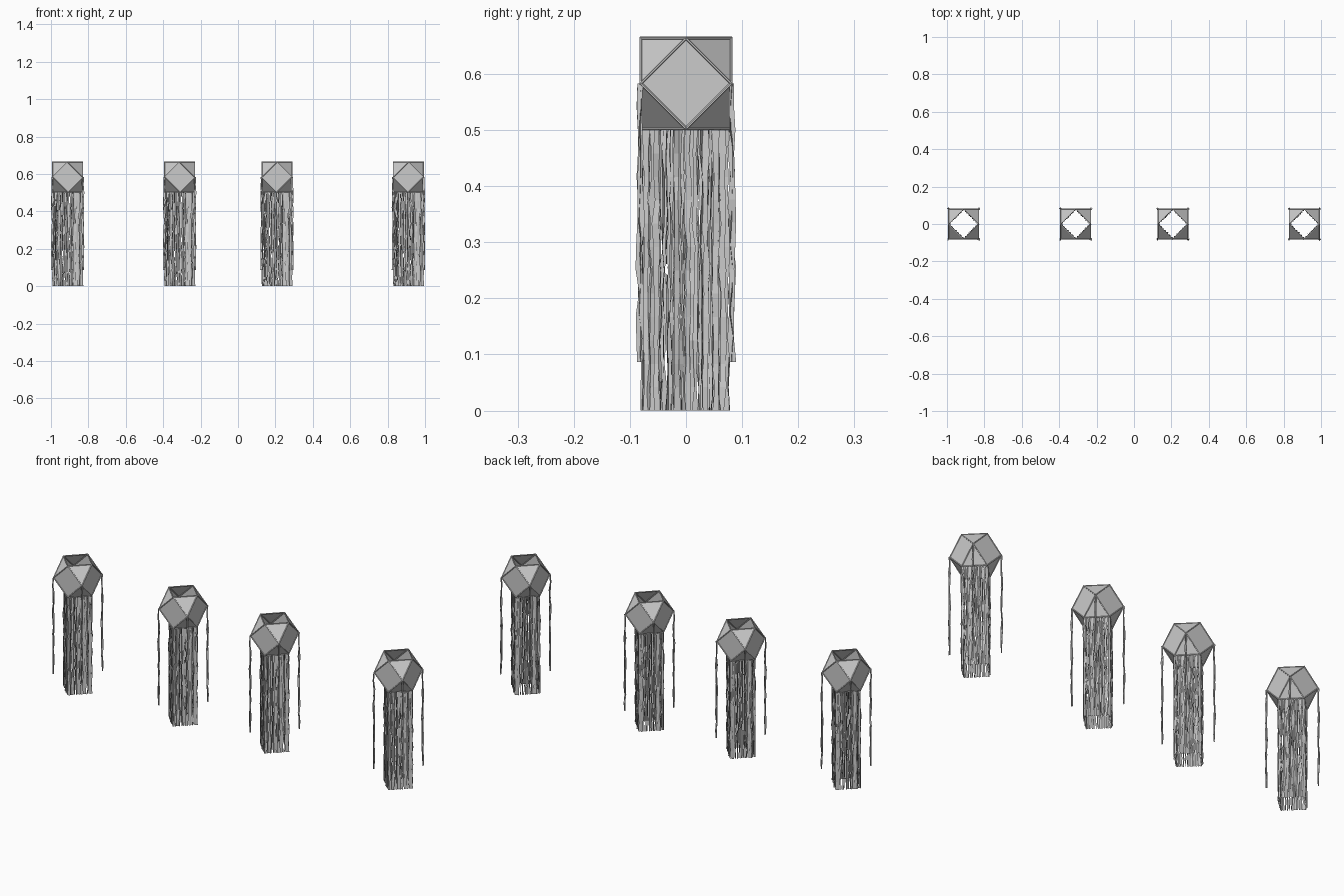
import bpy, bmesh, math, random
from mathutils import Vector, Matrix
from itertools import product

if "Cube" in bpy.data.objects:
    bpy.data.objects.remove(bpy.data.objects["Cube"])

random.seed(4)
A = 0.0805          # half size of the lantern body
R = 0.0028          # frame rod radius
ZC = 0.583          # height of the lantern centre
CENTRES = [-0.911, -0.312, 0.208, 0.911]


def make_mesh(name, bm):
    me = bpy.data.meshes.new(name)
    bm.to_mesh(me)
    bm.free()
    return me


# Cuboctahedron corners: every edge midpoint of a cube
corners = [Vector(p) * A for p in product((-1, 0, 1), repeat=3)
           if sum(map(abs, p)) == 2]


def paper_body():
    bm = bmesh.new()
    for c in corners:
        bm.verts.new(c)
    bmesh.ops.convex_hull(bm, input=bm.verts)
    bmesh.ops.dissolve_limit(bm, angle_limit=0.02, verts=bm.verts, edges=bm.edges)
    bm.normal_update()
    # open top and bottom
    ends = [f for f in bm.faces if abs(f.normal.z) > 0.9]
    bmesh.ops.delete(bm, geom=ends, context='FACES_ONLY')
    return make_mesh("paper_body", bm)


def frame():
    bm = bmesh.new()
    for i, p in enumerate(corners):
        for q in corners[i + 1:]:
            d = q - p
            if d.length < A * 1.5:
                m = Matrix.Translation((p + q) / 2) @ d.to_track_quat('Z', 'Y').to_matrix().to_4x4()
                bmesh.ops.create_cone(bm, cap_ends=True, segments=6, radius1=R,
                                      radius2=R, depth=d.length + R, matrix=m)
    return make_mesh("frame", bm)


def ribbon(bm, x, y, top, length, yaw, width=0.0115, steps=12):
    # wavy paper strip hanging straight down
    prev = None
    for i in range(steps + 1):
        a = yaw + random.uniform(-0.35, 0.35)
        w = width * random.uniform(0.3, 0.62)
        side = Vector((math.cos(a), math.sin(a), 0)) * w
        jit = 0.0 if i == 0 else 0.0022
        c = Vector((x + random.uniform(-jit, jit), y + random.uniform(-jit, jit),
                    top - length * i / steps))
        row = [bm.verts.new(c - side), bm.verts.new(c + side)]
        if prev:
            bm.faces.new((prev[0], prev[1], row[1], row[0]))
        prev = row


def bottom_fringe(n=13):
    bm = bmesh.new()
    ring = [Vector((A, 0)), Vector((0, A)), Vector((-A, 0)), Vector((0, -A))]
    for k in range(4):
        p, q = ring[k], ring[(k + 1) % 4]
        along = math.atan2(q.y - p.y, q.x - p.x)
        for i in range(n):
            c = p.lerp(q, (i + 0.5) / n)
            ribbon(bm, c.x, c.y, -0.083, 0.5, along + random.choice((-1, 1)) * random.uniform(0.5, 1.1))
    return make_mesh("bottom_fringe", bm)


def corner_tassels():
    bm = bmesh.new()
    for sx, sy in product((-1, 1), repeat=2):
        for yaw in (0, math.pi / 2):
            ribbon(bm, sx * (A + 0.001), sy * (A + 0.001), 0.0, 0.496, yaw)
    return make_mesh("corner_tassels", bm)


# Four identical lanterns in a row
parts = [paper_body(), frame(), bottom_fringe(), corner_tassels()]
for n, x in enumerate(CENTRES, 1):
    for me in parts:
        ob = bpy.data.objects.new(f"lantern_{n}_{me.name}", me)
        ob.location = (x, 0, ZC)
        bpy.context.collection.objects.link(ob)
